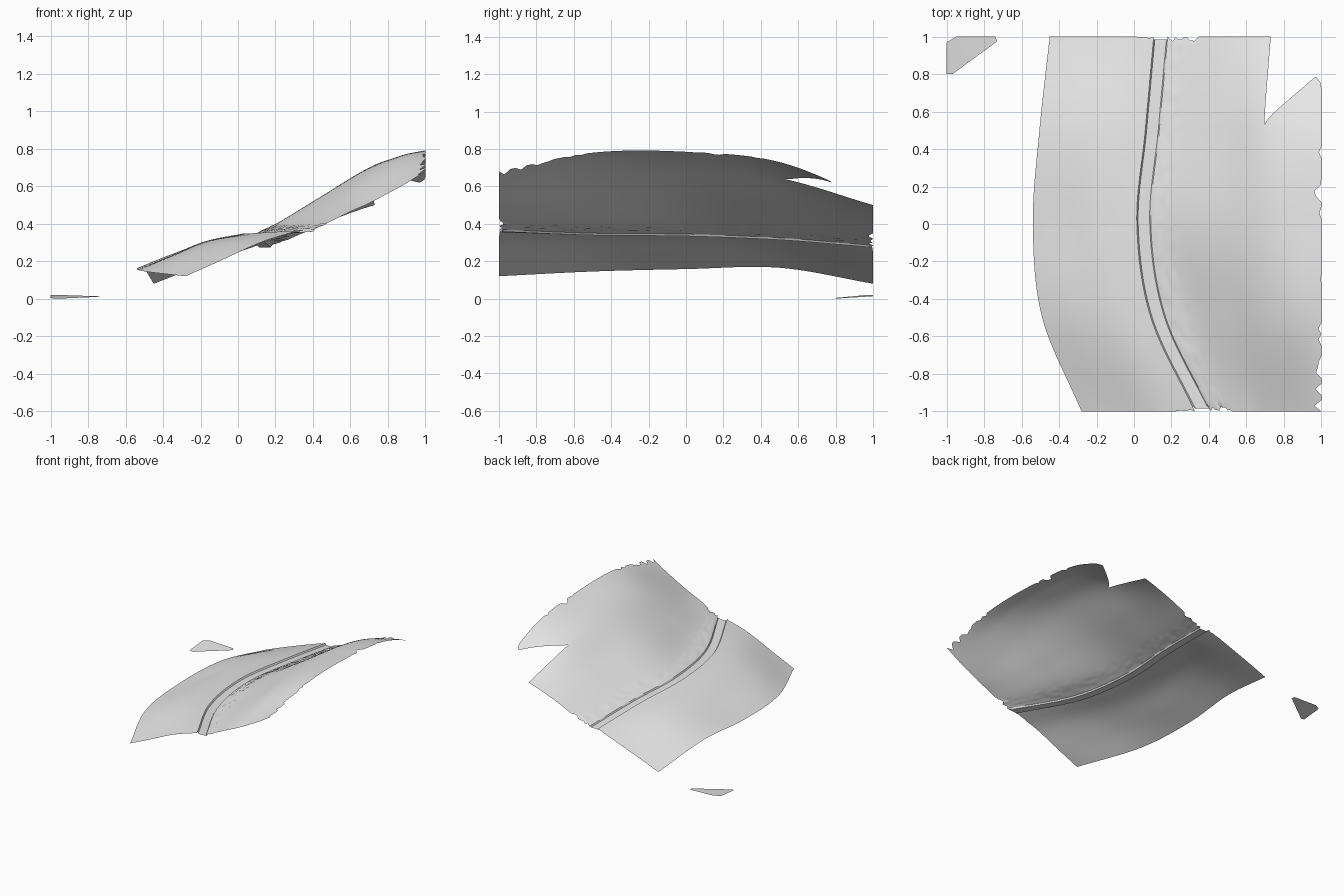
import bpy
import bmesh
import random
from math import floor

cube = bpy.data.objects.get("Cube")
if cube:
    bpy.data.objects.remove(cube)

rng = random.Random(4)

mat = bpy.data.materials.new("light_grey")
mat.use_nodes = True
GREY = (0.8, 0.8, 0.8, 1)
mat.diffuse_color = GREY
mat.node_tree.nodes["Principled BSDF"].inputs["Base Color"].default_value = GREY

# Contour lines running front to back: x and z at five even stations
LEFT = [
    ((-.28, -.49, -.54, -.505, -.45), (.12, .145, .158, .165, .08)),
    ((-.1, -.3, -.36, -.32, -.27), (.2, .235, .23, .24, .15)),
    ((.12, -.1, -.18, -.12, -.08), (.3, .31, .305, .3, .22)),
    ((.325, .09, .015, .06, .105), (.365, .35, .345, .325, .285)),
]
RIGHT = [
    ((.41, .17, .09, .135, .18), (.37, .35, .345, .325, .285)),
    ((.5, .32, .22, .27, .3), (.415, .405, .41, .385, .33)),
    ((.6, .5, .45, .48, .5), (.465, .52, .55, .505, .42)),
    ((.7, .7, .7, .695, .73), (.51, .66, .7, .645, .5)),
    ((.87, .87, .87, .87, .87), (.6, .745, .758, .705, .52)),
    ((1, 1, 1, 1, 1), (.68, .78, .785, .73, .53)),
]
SPLIT = 3      # contour where the back right notch begins
NOTCH = .53    # y of the notch tip
TIP = .785     # y of the far right point


def spline(vals, t):
    """Smooth curve through evenly spaced values."""
    v = [2 * vals[0] - vals[1], *vals, 2 * vals[-1] - vals[-2]]
    i = max(0, min(int(floor(t)), len(vals) - 2))
    f = t - i
    a, b, c, d = v[i:i + 4]
    return b + f / 2 * (c - a + f * (2*a - 5*b + 4*c - d + f * (3*(b - c) + d - a)))


def surface(lines, s, y):
    t = (y + 1) * 2
    return [spline([spline(line[k], t) for line in lines], s) for k in (0, 1)]


def frange(a, b, n):
    return [a + (b - a) * i / n for i in range(n + 1)]


def grid(bm, rows):
    """Join rows of points into quads."""
    vs = [[bm.verts.new(p) for p in row] for row in rows]
    for r, q in zip(vs, vs[1:]):
        for i in range(len(r) - 1):
            bm.faces.new((r[i], r[i + 1], q[i + 1], q[i]))


def finish(bm, name):
    bmesh.ops.remove_doubles(bm, verts=bm.verts, dist=.0005)
    mesh = bpy.data.meshes.new(name)
    bm.to_mesh(mesh)
    bm.free()
    obj = bpy.data.objects.new(name, mesh)
    bpy.context.collection.objects.link(obj)
    mesh.materials.append(mat)
    bpy.ops.object.select_all(action="DESELECT")
    obj.select_set(True)
    bpy.context.view_layer.objects.active = obj
    bpy.ops.object.shade_smooth_by_angle()


def ragged(y, amount):
    """Pull end rows inwards by a random tooth."""
    return y * (1 - rng.random() * amount) if abs(y) > .999 else y


ROWS = frange(-1, NOTCH, 52) + frange(NOTCH, TIP, 9)[1:] + frange(TIP, 1, 8)[1:]

# Lower slope
bm = bmesh.new()
rows = []
for y in ROWS:
    row = []
    for s in frange(0, 3, 24):
        x, z = surface(LEFT, s, y)
        row.append((x, ragged(y, .02) if 2.6 < s < 3 else y, z))
    rows.append(row)
grid(bm, rows)
finish(bm, "lower_slope")

# Sunken road with a small wall on each side
bm = bmesh.new()
rows = []
for y in ROWS:
    xa, za = surface(LEFT, 3, y)
    xb, zb = surface(RIGHT, 0, y)
    end = max(-.985, min(.985, y))
    rows.append([(xa + (xb - xa) * f, end, za + (zb - za) * f - d)
                 for f, d in ((0, 0), (.1, .011), (.5, .011), (.92, .011), (1, 0))])
grid(bm, rows)
finish(bm, "road")

# Upper slope: inner part, then the outer part with its notch and torn edge
bm = bmesh.new()
rows = []
for y in ROWS:
    row = []
    for s in frange(0, SPLIT, 24):
        x, z = surface(RIGHT, s, y)
        bump = rng.uniform(-.003, .003) if 0 < s < .8 else 0
        row.append((x, ragged(y, .025) if 0 < s < 1.2 else y, z + bump))
    rows.append(row)
grid(bm, rows)
rows = []
for y in ROWS:
    if y > TIP + .001:
        break
    cut = .87 * (max(0, y - NOTCH) / (TIP - NOTCH)) ** 1.4
    tooth = .3 * rng.random() if rng.random() < (.5 if y < -.5 else .2) else 0
    start = SPLIT + 2 * cut
    stop = 5 - (tooth if y < .4 else max(0, y - .75) * 6)
    rows.append([(x, y, z) for x, z in
                 (surface(RIGHT, s, y) for s in frange(start, stop, 16))])
grid(bm, rows)
finish(bm, "upper_slope")

# Separate scrap of low ground in the back corner
bm = bmesh.new()
outline = [(-1, .8, .004), (-.97, .8, 0), (-.73, .975, .011),
           (-.74, 1, .013), (-.95, 1, .02), (-1, .97, .02)]
bm.faces.new([bm.verts.new(p) for p in outline])
bmesh.ops.triangulate(bm, faces=bm.faces[:])
finish(bm, "corner_ground")
